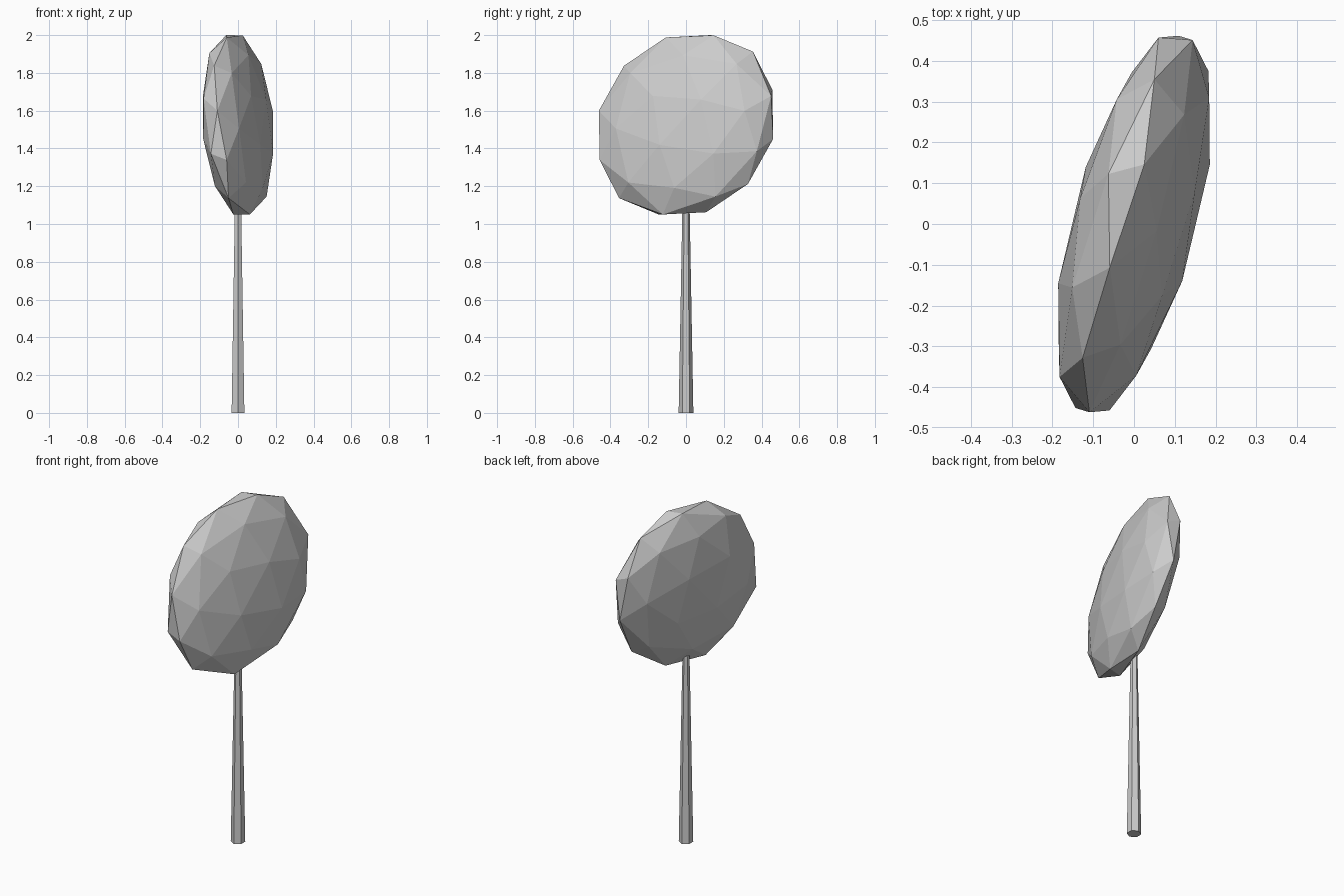
import bpy, bmesh
from mathutils import Matrix, Vector

if "Cube" in bpy.data.objects:
    bpy.data.objects.remove(bpy.data.objects["Cube"])


def add_object(name, bm):
    bmesh.ops.recalc_face_normals(bm, faces=bm.faces)
    mesh = bpy.data.meshes.new(name)
    bm.to_mesh(mesh)
    bm.free()
    obj = bpy.data.objects.new(name, mesh)
    bpy.context.collection.objects.link(obj)
    return obj


# Trunk: tapered six-sided post, its top hidden inside the crown
TRUNK_HEIGHT = 1.1
bm = bmesh.new()
bmesh.ops.create_cone(bm, cap_ends=True, segments=6, radius1=0.039,
                      radius2=0.019, depth=TRUNK_HEIGHT)
bmesh.ops.translate(bm, verts=bm.verts, vec=(0, 0, TRUNK_HEIGHT / 2))
add_object("trunk", bm)

# Crown: low-poly icosphere, squashed and turned into a thin tilted disc.
# Three of its five-edged corners set the stretch and the tilt.
CROWN_CENTRE = Vector((0, 0, 1.525))
upper = Vector((0.025, 0.146, 0.474))
middle = Vector((0.060, 0.457, 0.186))
lower = Vector((0.126, 0.328, -0.313))

bm = bmesh.new()
bmesh.ops.create_icosphere(bm, subdivisions=2, radius=1)
corners = [v.co.normalized() for v in bm.verts if len(v.link_edges) == 5]
m = corners[0]
ring = [c for c in corners if 0.3 < c.dot(m) < 0.6]
u = ring[0]
l = next(c for c in ring if c.dot(u) < 0)

source = Matrix((u, m, l)).transposed()
target = Matrix((upper, middle, lower)).transposed()
shape = target @ source.inverted()
for v in bm.verts:
    v.co = shape @ v.co + CROWN_CENTRE
add_object("crown", bm)
